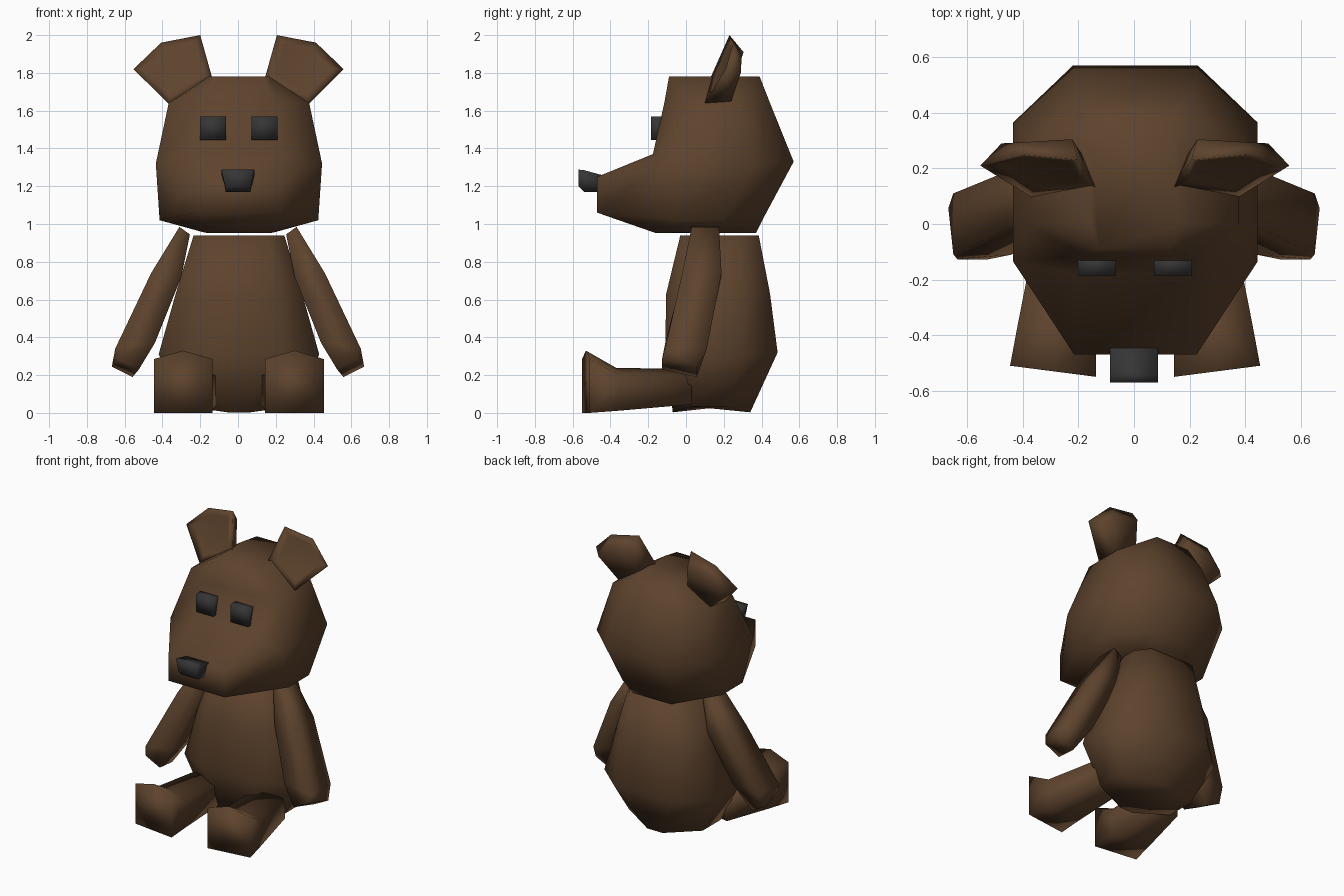
import bpy, bmesh

def material(name, rgb):
    m = bpy.data.materials.new(name)
    m.diffuse_color = (*rgb, 1)
    return m

BROWN = material("brown fur", (0.110, 0.056, 0.026))
BLACK = material("black", (0.036, 0.036, 0.036))

def loft(name, rings, mat=BROWN, mirror=False, x=0.0):
    """Skin a stack of closed rings, cap both ends, optionally mirror across x."""
    bm = bmesh.new()
    vs = [[bm.verts.new(p) for p in r] for r in rings]
    n = len(vs[0])
    for a, b in zip(vs, vs[1:]):
        for i in range(n):
            j = (i + 1) % n
            bm.faces.new((a[i], a[j], b[j], b[i]))
    bm.faces.new(vs[0])
    bm.faces.new(vs[-1])
    bmesh.ops.remove_doubles(bm, verts=bm.verts, dist=0.0005)
    bmesh.ops.recalc_face_normals(bm, faces=bm.faces)
    for f in bm.faces:
        f.smooth = True
    me = bpy.data.meshes.new(name)
    bm.to_mesh(me)
    bm.free()
    me.materials.append(mat)
    ob = bpy.data.objects.new(name, me)
    bpy.context.collection.objects.link(ob)
    ob.location.x = x
    if mirror:
        ob.modifiers.new("Mirror", "MIRROR").use_mirror_merge = False
    return ob

def octagon(wf, yf, zf, ws, y1, y2, zs, wb, yb, zb):
    """Symmetric eight-sided ring: front pair, side pairs, back pair."""
    half = [(wf, yf, zf), (ws, y1, zs), (ws, y2, zs), (wb, yb, zb)]
    return half + [(-px, py, pz) for px, py, pz in reversed(half)]

# Head with snout, bottom to top (the brow ring shares its side and back points)
loft("head", [octagon(*r) for r in [
    (0.15, -0.16, 0.952, 0.18, -0.06, 0.25, 0.954, 0.15, 0.37, 0.952),
    (0.22, -0.47, 1.06, 0.42, -0.04, 0.19, 1.02, 0.20, 0.42, 1.05),
    (0.22, -0.47, 1.25, 0.44, -0.135, 0.365, 1.32, 0.225, 0.57, 1.33),
    (0.22, -0.175, 1.37, 0.44, -0.135, 0.365, 1.32, 0.225, 0.57, 1.33),
    (0.19, -0.115, 1.64, 0.372, 0.0, 0.28, 1.64, 0.20, 0.445, 1.64),
    (0.13, -0.09, 1.78, 0.16, 0.0, 0.27, 1.78, 0.13, 0.39, 1.78),
]], x=0.005)

# Torso
loft("body", [octagon(*r) for r in [
    (0.05, -0.07, 0.003, 0.29, 0.02, 0.22, 0.035, 0.06, 0.34, 0.003),
    (0.22, -0.11, 0.32, 0.425, 0.0, 0.30, 0.31, 0.22, 0.485, 0.32),
    (0.19, -0.105, 0.63, 0.335, 0.01, 0.30, 0.63, 0.20, 0.445, 0.63),
    (0.16, -0.03, 0.94, 0.24, 0.05, 0.29, 0.94, 0.17, 0.385, 0.94),
]], x=0.005)

# Legs: five-sided sections from sole back to hip
def leg_ring(x1, x2, y1, y2, z0, zside, ztop):
    ym = (y1 + y2) / 2
    return [(x1, y1, z0), (x2, y2, z0), (x2, y2, zside),
            ((x1 + x2) / 2, ym, ztop), (x1, y1, zside)]

loft("leg", [leg_ring(*r) for r in [
    (0.14, 0.45, -0.55, -0.51, 0.0, 0.285, 0.33),
    (0.14, 0.42, -0.385, -0.35, 0.012, 0.20, 0.237),
    (0.12, 0.345, -0.02, 0.03, 0.045, 0.20, 0.235),
]], mirror=True, x=0.004)

# Arms: four-sided sections between an inner and an outer (x, z) edge
def arm_ring(xi, zi, xo, zo, yf, yb, dx=0.0, dz=0.0):
    return [(xi + dx, yf, zi + dz), (xo + dx, yf, zo + dz), (xo, yb, zo), (xi, yb, zi)]

loft("arm", [arm_ring(*r) for r in [
    (0.255, 0.945, 0.31, 0.985, 0.03, 0.175),
    (0.30, 0.72, 0.46, 0.74, -0.02, 0.188),
    (0.44, 0.37, 0.65, 0.34, -0.11, 0.11),
    (0.558, 0.19, 0.668, 0.245, -0.127, 0.057, -0.033, 0.04),
]], mirror=True)

# Ears: rim outline, dished front and smaller back
rim = [(0.203, 0.23, 2.0), (0.41, 0.25, 1.96), (0.556, 0.21, 1.82),
       (0.37, 0.095, 1.635), (0.140, 0.13, 1.775)]
back = [(0.225, 0.305, 1.91), (0.39, 0.295, 1.89), (0.48, 0.29, 1.80),
        (0.36, 0.24, 1.65), (0.19, 0.25, 1.75)]
mid = [sum(p[k] for p in rim) / 5 for k in range(3)]
dish = [tuple(p[k] * 0.72 + mid[k] * 0.28 + (0, 0.01, -0.005)[k] for k in range(3))
        for p in rim]
loft("ear", [dish, rim, back], mirror=True, x=0.003)

# Eyes and nose: tapered blocks
def block_ring(x1, x2, y, z1, z2, taper=0.0):
    return [(x1 + taper, y, z1), (x2 - taper, y, z1), (x2, y, z2), (x1, y, z2)]

loft("eye", [block_ring(0.068, 0.205, -0.185, 1.445, 1.57),
             block_ring(0.068, 0.205, -0.11, 1.445, 1.57)],
     BLACK, mirror=True, x=0.004)
loft("nose", [block_ring(-0.087, 0.087, -0.57, 1.20, 1.288, 0.02),
              block_ring(-0.087, 0.087, -0.54, 1.17, 1.285, 0.022),
              block_ring(-0.087, 0.087, -0.43, 1.17, 1.255, 0.022)], BLACK)
